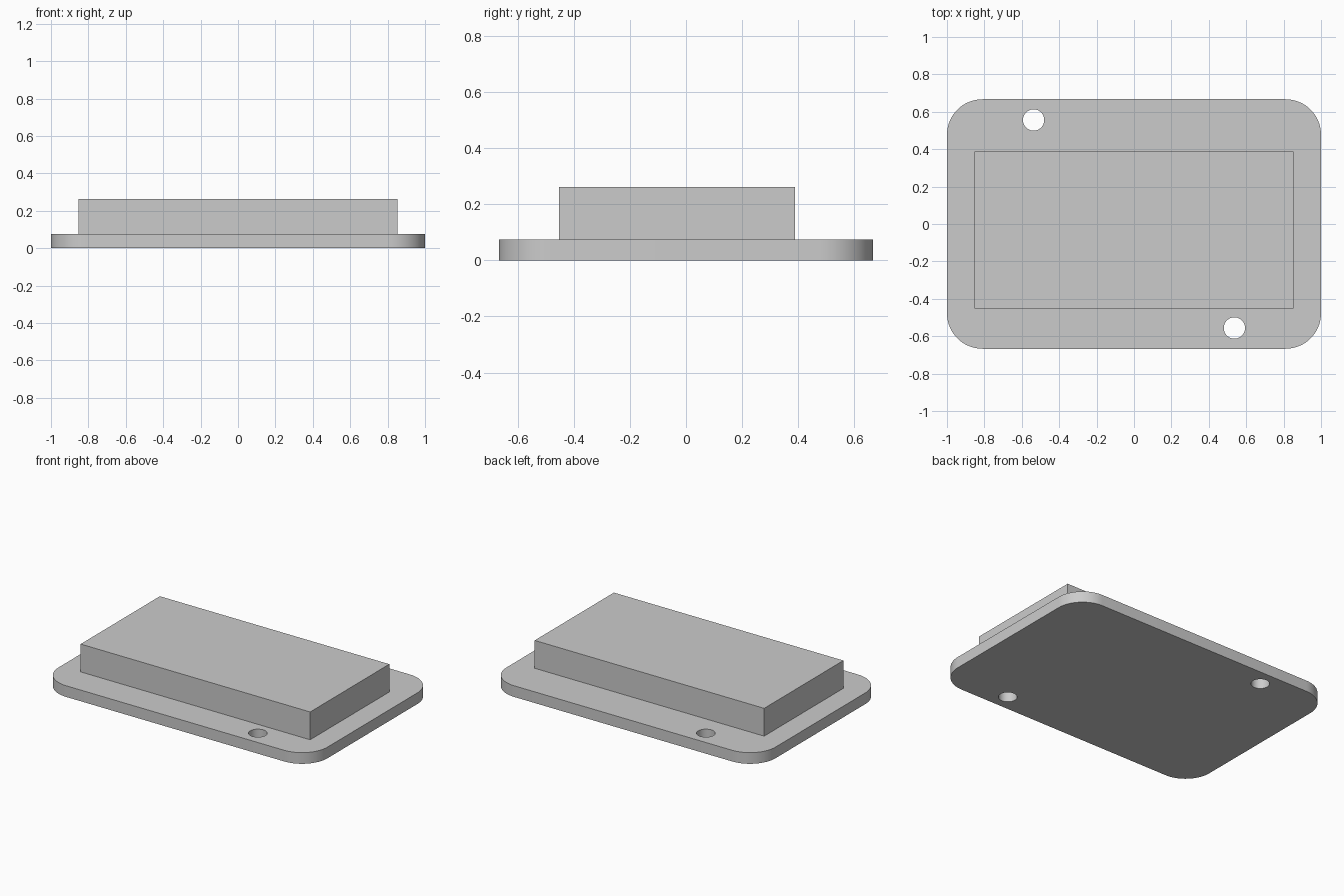
import bpy, bmesh, math

cube = bpy.data.objects.get("Cube")
if cube:
    bpy.data.objects.remove(cube, do_unlink=True)

# Single grey material
grey = bpy.data.materials.new("light_grey")
grey.use_nodes = True
color = (0.6, 0.6, 0.6, 1)
grey.diffuse_color = color
grey.node_tree.nodes["Principled BSDF"].inputs["Base Color"].default_value = color

HALF_X, HALF_Y, THICK = 1.0, 0.667, 0.075
CORNER, HOLE_R = 0.19, 0.057


def arc(cx, cy, r, start, sweep, steps):
    return [(cx + r * math.cos(start + sweep * i / steps),
             cy + r * math.sin(start + sweep * i / steps)) for i in range(steps + 1)]


def add_object(name, bm):
    mesh = bpy.data.meshes.new(name)
    bmesh.ops.recalc_face_normals(bm, faces=bm.faces)
    bm.to_mesh(mesh)
    bm.free()
    mesh.materials.append(grey)
    obj = bpy.data.objects.new(name, mesh)
    bpy.context.collection.objects.link(obj)
    return obj


def add_loop(bm, points):
    verts = [bm.verts.new((x, y, 0)) for x, y in points]
    return [bm.edges.new((v, verts[i - 1])) for i, v in enumerate(verts)]


# Base plate: rounded rectangle with two mounting holes
outline = []
for i, (sx, sy) in enumerate([(1, 1), (-1, 1), (-1, -1), (1, -1)]):
    outline += arc(sx * (HALF_X - CORNER), sy * (HALF_Y - CORNER), CORNER,
                   i * math.pi / 2, math.pi / 2, 16)
bm = bmesh.new()
edges = add_loop(bm, outline)
for side in (-1, 1):
    edges += add_loop(bm, arc(side * 0.537, -side * 0.556, HOLE_R, 0, math.tau, 48)[:-1])
bmesh.ops.triangle_fill(bm, edges=edges, use_beauty=True, normal=(0, 0, 1))
result = bmesh.ops.extrude_face_region(bm, geom=bm.faces[:], use_keep_orig=True)
top = [g for g in result["geom"] if isinstance(g, bmesh.types.BMVert)]
bmesh.ops.translate(bm, verts=top, vec=(0, 0, THICK))
plate = add_object("base_plate", bm)

# Raised block, slightly forward of centre
bm = bmesh.new()
bmesh.ops.create_cube(bm, size=1)
bmesh.ops.scale(bm, verts=bm.verts, vec=(1.706, 0.841, 0.187))
bmesh.ops.translate(bm, verts=bm.verts, vec=(0, -0.032, THICK + 0.187 / 2))
add_object("raised_block", bm)

# Smooth the rounded corners and hole walls, keep the rims sharp
bpy.ops.object.select_all(action="DESELECT")
plate.select_set(True)
bpy.context.view_layer.objects.active = plate
bpy.ops.object.shade_smooth_by_angle(angle=math.radians(30))
